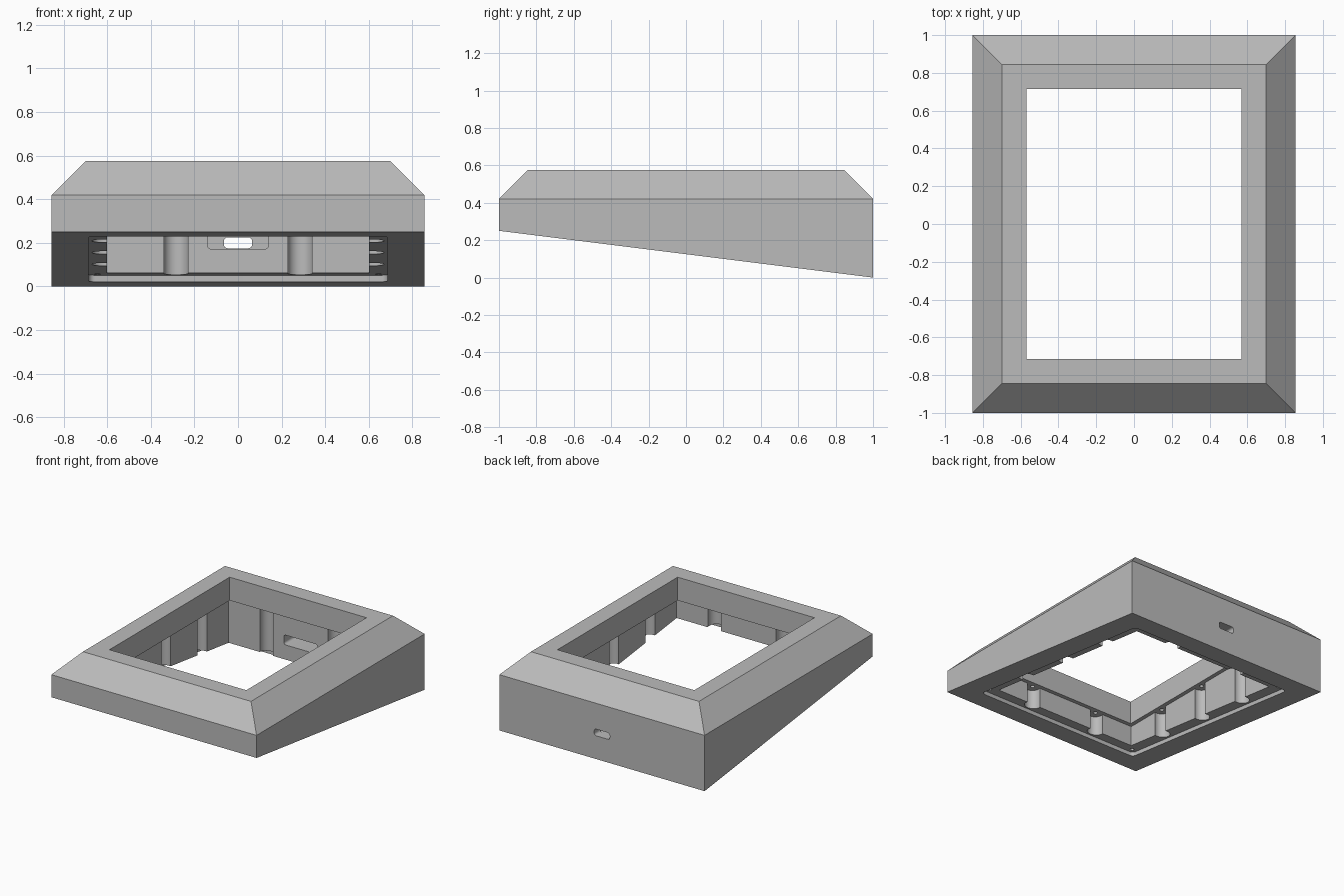
import bpy, bmesh, math

cube = bpy.data.objects.get("Cube")
if cube:
    bpy.data.objects.remove(cube, do_unlink=True)

grey = bpy.data.materials.new("plain grey")
grey.use_nodes = True
grey.diffuse_color = (0.5, 0.5, 0.5, 1)
grey.node_tree.nodes["Principled BSDF"].inputs["Base Color"].default_value = (0.5, 0.5, 0.5, 1)

CEILING = 0.40


def underside(x, y):
    """Height of the tilted base plane."""
    return 0.125 * (1 - y)


def loft(name, rings):
    """Solid skinned through rings of equal point count, capped at both ends."""
    bm = bmesh.new()
    loops = [[bm.verts.new(p) for p in ring] for ring in rings]
    n = len(loops[0])
    for low, high in zip(loops, loops[1:]):
        for i in range(n):
            j = (i + 1) % n
            bm.faces.new((low[i], low[j], high[j], high[i]))
    bm.faces.new(loops[0][::-1])
    bm.faces.new(loops[-1])
    bmesh.ops.recalc_face_normals(bm, faces=bm.faces)
    mesh = bpy.data.meshes.new(name)
    bm.to_mesh(mesh)
    bm.free()
    mesh.materials.append(grey)
    obj = bpy.data.objects.new(name, mesh)
    bpy.context.collection.objects.link(obj)
    return obj


def rounded(hx, hy, r=0.0, steps=6):
    """Rectangle outline centred on the origin, with optional round corners."""
    if not r:
        return [(-hx, -hy), (hx, -hy), (hx, hy), (-hx, hy)]
    pts = []
    for k, (sx, sy) in enumerate([(1, 1), (-1, 1), (-1, -1), (1, -1)]):
        for s in range(steps + 1):
            a = math.pi / 2 * (k + s / steps)
            pts.append((sx * (hx - r) + r * math.cos(a), sy * (hy - r) + r * math.sin(a)))
    return pts


def circle(cx, cy, r, n=32):
    return [(cx + r * math.cos(math.tau * i / n), cy + r * math.sin(math.tau * i / n)) for i in range(n)]


def upright(name, outline, low, high):
    """Vertical prism; low and high are heights or functions of x and y."""
    def ring(h):
        return [(x, y, h(x, y) if callable(h) else h) for x, y in outline]
    return loft(name, [ring(low), ring(high)])


def through_back(name, outline, z, y0, y1):
    """Prism running along y at height z."""
    return loft(name, [[(x, y, z + v) for x, v in outline] for y in (y0, y1)])


# Wedge-shaped body with a chamfered top rim
base = rounded(0.855, 1.0)
frame = loft("tilted_frame", [
    [(x, y, underside(x, y)) for x, y in base],
    [(x, y, 0.42) for x, y in base],
    [(x, y, 0.575) for x, y in rounded(0.70, 0.845)],
])

cutters = [
    # Inner cavity, display opening and recess for the base plate
    upright("cavity_cutter", rounded(0.60, 0.745), -0.5, CEILING),
    upright("opening_cutter", rounded(0.57, 0.715), -0.5, 1.0),
    upright("recess_cutter", rounded(0.685, 0.83, 0.03), -0.5,
            lambda x, y: underside(x, y) + 0.03),
    # Cable port in the back wall with a wider plug pocket inside
    through_back("pocket_cutter", rounded(0.14, 0.037, 0.018), 0.209, 0.70, 0.93),
    through_back("port_cutter", rounded(0.065, 0.025, 0.018), 0.20, 0.80, 1.2),
]

# Round channels in the walls, each with a small screw hole above
channels = [(s * 0.613, y) for s in (-1, 1) for y in (-0.43, 0, 0.43)]
channels += [(x, s * 0.758) for s in (-1, 1) for x in (-0.285, 0.285)]
for x, y in channels:
    cutters.append(upright("channel_cutter", circle(x, y, 0.057), -0.5, CEILING))
    cutters.append(upright("screw_cutter", circle(x, y, 0.015, 12), 0.3, CEILING + 0.05))

# Screw holes in the corners of the recess
for sx in (-1, 1):
    for sy in (-1, 1):
        x, y = sx * 0.645, sy * 0.79
        cutters.append(upright("corner_screw_cutter", circle(x, y, 0.014, 12), -0.5,
                               underside(x, y) + 0.1))

for cutter in cutters:
    mod = frame.modifiers.new(cutter.name, "BOOLEAN")
    mod.operation = "DIFFERENCE"
    mod.solver = "EXACT"
    mod.object = cutter

# Bake the cuts and drop the cutters
bpy.context.view_layer.update()
graph = bpy.context.evaluated_depsgraph_get()
mesh = bpy.data.meshes.new_from_object(frame.evaluated_get(graph))
frame.modifiers.clear()
frame.data = mesh
for cutter in cutters:
    bpy.data.objects.remove(cutter, do_unlink=True)

bpy.ops.object.select_all(action="DESELECT")
frame.select_set(True)
bpy.context.view_layer.objects.active = frame
bpy.ops.object.shade_smooth_by_angle(angle=math.radians(32))
